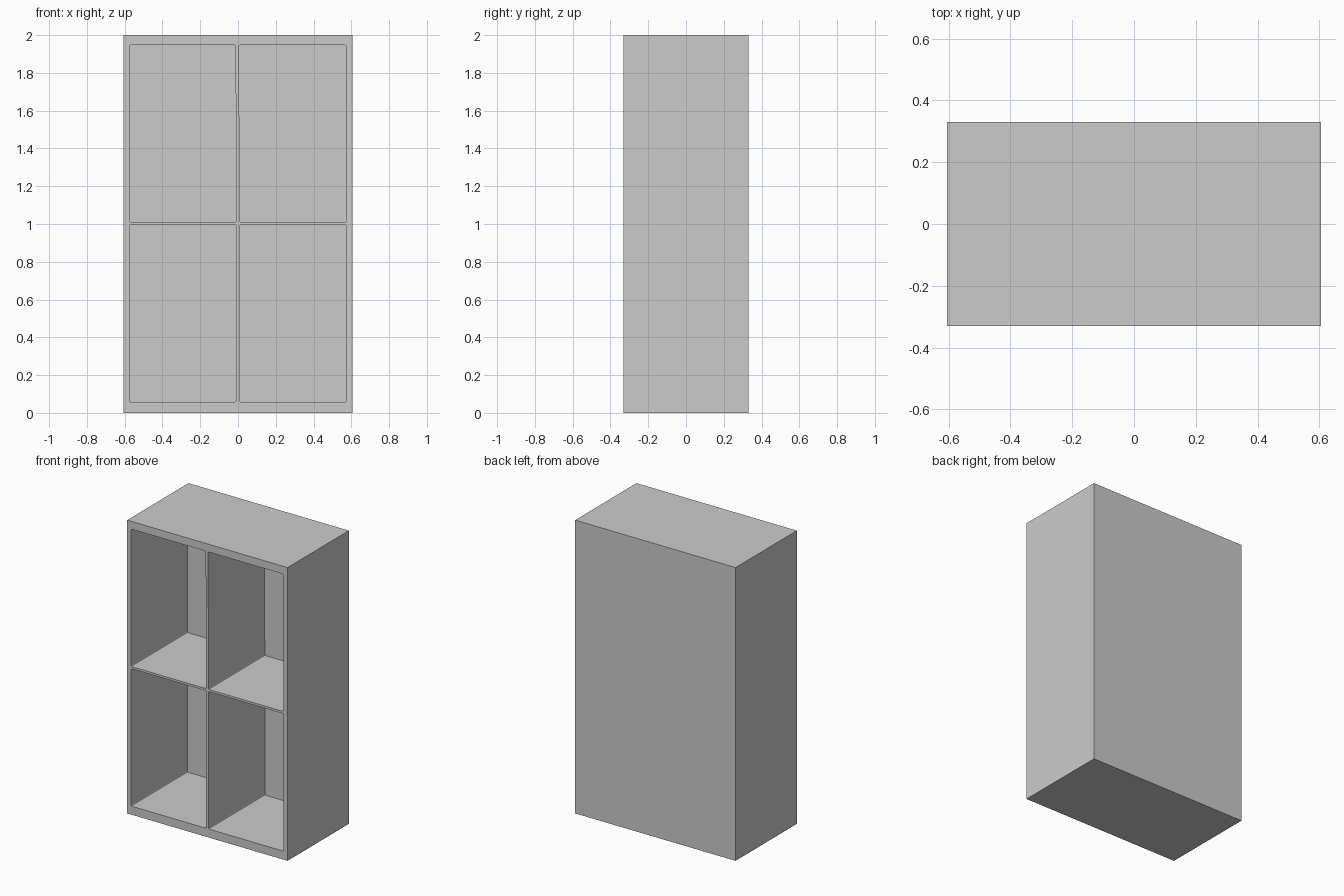
import bpy, bmesh

if "Cube" in bpy.data.objects:
    bpy.data.objects.remove(bpy.data.objects["Cube"])

W, D, H = 1.21, 0.66, 2.0      # outer size
BACK_Y = 0.276                 # inner face of the back panel


def prism(name, outline, y0, y1, bevel=0.0):
    """Extrude an x-z outline along y, optionally rounding its corners."""
    bm = bmesh.new()
    face = bm.faces.new([bm.verts.new((x, y0, z)) for x, z in outline])
    res = bmesh.ops.extrude_face_region(bm, geom=[face])
    verts = [v for v in res["geom"] if isinstance(v, bmesh.types.BMVert)]
    bmesh.ops.translate(bm, verts=verts, vec=(0, y1 - y0, 0))
    if bevel:
        edges = [e for e in bm.edges
                 if abs(e.verts[0].co.y - e.verts[1].co.y) > 0.1]
        bmesh.ops.bevel(bm, geom=edges, offset=bevel, segments=2,
                        profile=0.5, affect='EDGES')
    bmesh.ops.recalc_face_normals(bm, faces=bm.faces)
    mesh = bpy.data.meshes.new(name)
    bm.to_mesh(mesh)
    bm.free()
    obj = bpy.data.objects.new(name, mesh)
    bpy.context.collection.objects.link(obj)
    return obj


# Solid outer cabinet
cabinet = prism("shelf_cabinet",
                [(-W / 2, 0), (W / 2, 0), (W / 2, H), (-W / 2, H)],
                -D / 2, D / 2)

# Four compartments; the upper divider leans very slightly
cells = {
    "lower_left": (-0.575, -0.575, -0.010, -0.010, 0.058, 0.995),
    "lower_right": (0.009, 0.009, 0.573, 0.573, 0.058, 0.995),
    "upper_left": (-0.575, -0.575, -0.009, -0.013, 1.010, 1.947),
    "upper_right": (0.009, 0.005, 0.573, 0.573, 1.010, 1.947),
}
for name, (xl0, xl1, xr0, xr1, z0, z1) in cells.items():
    cutter = prism(name + "_cutter",
                   [(xl0, z0), (xr0, z0), (xr1, z1), (xl1, z1)],
                   -D / 2 - 0.1, BACK_Y, 0.007)
    cutter.hide_render = True
    mod = cabinet.modifiers.new(name + "_compartment", 'BOOLEAN')
    mod.operation = 'DIFFERENCE'
    mod.solver = 'EXACT'
    mod.object = cutter
    bpy.context.view_layer.objects.active = cabinet
    bpy.ops.object.modifier_apply(modifier=mod.name)
    bpy.data.objects.remove(cutter)
